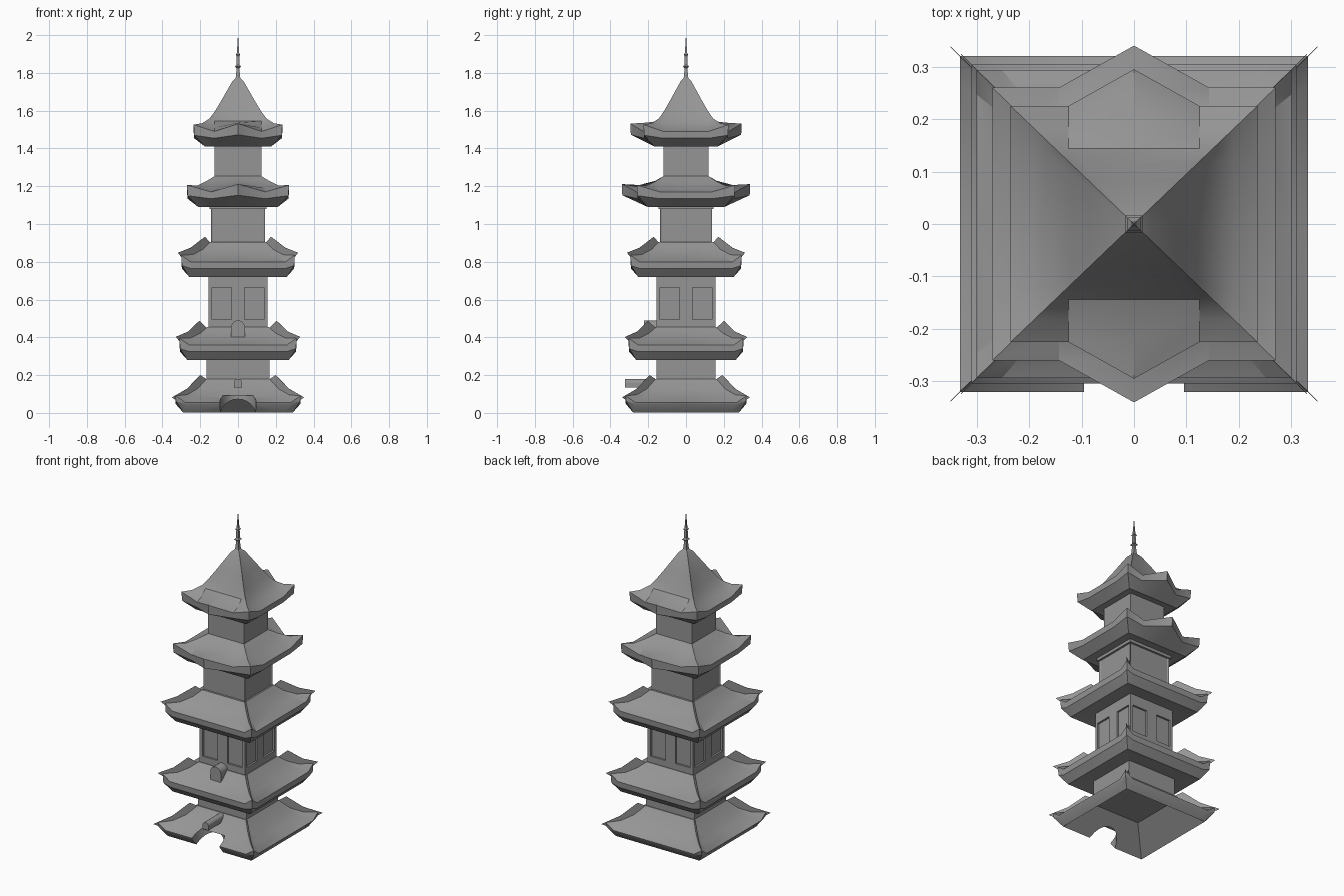
import bpy, bmesh, math
from mathutils import Matrix

cube = bpy.data.objects.get("Cube")
if cube:
    bpy.data.objects.remove(cube, do_unlink=True)

stone = bpy.data.materials.new("grey_stone")
stone.use_nodes = True
grey = (0.3, 0.3, 0.3, 1)
stone.diffuse_color = grey
stone.node_tree.nodes["Principled BSDF"].inputs["Base Color"].default_value = grey


def finish(name, bm):
    bmesh.ops.recalc_face_normals(bm, faces=bm.faces)
    mesh = bpy.data.meshes.new(name)
    bm.to_mesh(mesh)
    bm.free()
    mesh.materials.append(stone)
    obj = bpy.data.objects.new(name, mesh)
    bpy.context.collection.objects.link(obj)
    return obj


def add_box(bm, lo, hi):
    size = [b - a for a, b in zip(lo, hi)]
    mid = [(a + b) / 2 for a, b in zip(lo, hi)]
    bmesh.ops.create_cube(bm, size=1, matrix=Matrix.Translation(mid) @ Matrix.Diagonal((*size, 1)))


def carve(target, name, bm):
    """Cut the shape in bm out of the target, then drop the cutter."""
    cutter = finish(name, bm)
    cutter.hide_render = True
    cut = target.modifiers.new(name, "BOOLEAN")
    cut.operation, cut.solver, cut.object = "DIFFERENCE", "EXACT", cutter
    bpy.context.view_layer.objects.active = target
    bpy.ops.object.modifier_apply(modifier=name)
    bpy.data.objects.remove(cutter, do_unlink=True)


def loft(bm, rings):
    """Bridge equal point rings and cap both ends."""
    loops = [[bm.verts.new(p) for p in ring] for ring in rings]
    n = len(loops[0])
    for a, b in zip(loops, loops[1:]):
        for i in range(n):
            bm.faces.new((a[i], a[(i + 1) % n], b[(i + 1) % n], b[i]))
    bm.faces.new(loops[0])
    bm.faces.new(loops[-1])


def extrude(bm, points, offset):
    """Prism from a flat outline."""
    loft(bm, [points, [tuple(a + b for a, b in zip(p, offset)) for p in points]])


def arc(radius, steps=12):
    return [(radius * math.cos(math.pi * i / steps), radius * math.sin(math.pi * i / steps))
            for i in range(steps + 1)]


def roof_ring(r, z, lift, depth, bend, gable):
    """Square ring with lifted corners; gable pushes the front and back middles out and up."""
    pts = []
    bend = min(bend, r * .84)
    for side in range(4):
        out = gable if side % 2 == 0 else 0
        up = lift * 1.15 if out else 0
        for along, push, rise in ((-r, 0, lift), (-bend, 0, 0), (0, out, up), (bend, 0, 0)):
            x, y = along, -r * depth - push
            for _ in range(side):
                x, y = -y, x
            if side % 2:
                x, y = x / depth, y * depth
            pts.append((x, y, z + rise))
    return pts


def make_roof(name, profile, depth, bend, gable, inner, inner_z):
    eave, z0 = profile[0]
    top = profile[-1][0]
    base = max(0.002, z0 - 0.08)
    # Soffit, sloping underside, thin eave edge, then the curved top
    rings = [(inner, inner_z, 0, 0),
             (eave - (0.06 if gable else 0.042), base, 0, 0),
             (eave - 0.003, base + 0.044, 0.016, gable)]
    for r, z in profile:
        w = ((r - top) / (eave - top)) ** 2
        g = max(0, (r - 0.16) / (eave - 0.16))
        rings.append((r, z, 0.036 * w, gable * g))
    bm = bmesh.new()
    loft(bm, [roof_ring(r, z, lift, depth, bend, out) for r, z, lift, out in rings])
    return finish(name, bm)


# Five curved roofs, lowest first
roofs = [
    ("first_roof", [(.332, .055), (.27, .083), (.215, .125), (.168, .18)], .965, .28, 0, .15, .13),
    ("second_roof", [(.31, .36), (.25, .385), (.2, .42), (.162, .455)], .98, .26, 0, .16, .29),
    ("third_roof", [(.3, .8), (.24, .825), (.185, .865), (.148, .905)], .98, .255, 0, .15, .735),
    ("fourth_roof", [(.27, 1.17), (.215, 1.19), (.165, 1.225), (.122, 1.255)], .963, .143, .08, .14, 1.1),
    ("top_roof", [(.235, 1.49), (.19, 1.51), (.15, 1.545), (.122, 1.588), (.085, 1.655), (.03, 1.755),
                  (.008, 1.777)], .957, .125, .07, .12, 1.42),
]
built = {spec[0]: make_roof(*spec) for spec in roofs}

# Round-backed entrance notch in the front of the lowest roof
bm = bmesh.new()
outline = [(.095, -.4, -.1), *((x, y - .3, -.1) for x, y in arc(.095)), (-.095, -.4, -.1)]
extrude(bm, outline, (0, 0, .192))
carve(built["first_roof"], "notch_cutter", bm)

# Soft shading on the curved slopes
for obj in built.values():
    obj.select_set(True)
    bpy.context.view_layer.objects.active = obj
bpy.ops.object.shade_smooth_by_angle(angle=math.radians(28))

# Thin fins standing on the hips of the three lower roofs
fins = [
    ("first_hip_fins", [(.35, .082), (.27, .128), (.2, .2), (.166, .178), (.2, .12), (.31, .055)], .965),
    ("second_hip_fins", [(.33, .402), (.265, .43), (.205, .487), (.165, .45), (.2, .4), (.29, .36)], .98),
    ("third_hip_fins", [(.318, .848), (.25, .875), (.175, .932), (.148, .902), (.18, .85), (.28, .8)], .98),
]
for name, outline, depth in fins:
    bm = bmesh.new()
    t = 0.001
    for sx in (-1, 1):
        for sy in (-1, 1):
            pts = [(sx * (d - t / 2), sy * (d * depth + t / 2), z) for d, z in outline]
            extrude(bm, pts, (sx * t, -sy * t, 0))
    finish(name, bm)

# Storey walls
storeys = [
    ("first_storey", .168, .157, .15, .38),
    ("second_storey", .157, .155, .42, .79),
    ("third_storey", .143, .137, .87, 1.15),
    ("top_storey", .124, .119, 1.22, 1.46),
]
for name, hx, hy, z0, z1 in storeys:
    bm = bmesh.new()
    add_box(bm, (-hx, -hy, z0), (hx, hy, z1))
    if name == "third_storey":
        walls = [f for f in bm.faces if abs(f.normal.z) < .5]
        bmesh.ops.inset_individual(bm, faces=walls, thickness=.012, depth=-.005)
        add_box(bm, (-hx - .008, -hy - .008, 1.08), (hx + .008, hy + .008, 1.1))
    built[name] = finish(name, bm)

# Window recesses, two on each wall of the second storey
bm = bmesh.new()
for side in range(4):
    wall = .157 if side % 2 else .155
    before = set(bm.verts)
    for s in (-1, 1):
        a, b = sorted((s * .035, s * .137))
        add_box(bm, (a, -wall - .02, .495), (b, -wall + .012, .665))
    new = [v for v in bm.verts if v not in before]
    bmesh.ops.rotate(bm, verts=new, cent=(0, 0, 0), matrix=Matrix.Rotation(side * math.pi / 2, 3, "Z"))
carve(built["second_storey"], "window_cutter", bm)


def make_vault(name, half, z0, z1, y0, y1):
    """Round-topped block running from front to back."""
    pts = [(-half, y0, z0), (half, y0, z0), *((x, y0, z1 - half + z) for x, z in arc(half, 8))]
    bm = bmesh.new()
    extrude(bm, pts, (0, y1 - y0, 0))
    finish(name, bm)


# Arched porch on the second roof and small vault above the notch
make_vault("arched_porch", .036, .37, .49, -.222, -.15)
make_vault("entrance_vault", .021, .135, .18, -.322, -.15)

# Spire with collars
spire = [(.014, 1.762), (.01, 1.79), (.008, 1.825), (.016, 1.833), (.008, 1.843), (.007, 1.89),
         (.012, 1.897), (.006, 1.905), (.001, 1.99)]
bm = bmesh.new()
loft(bm, [[(x * r, y * r, z) for x, y in ((-1, -1), (1, -1), (1, 1), (-1, 1))] for r, z in spire])
finish("spire", bm)
